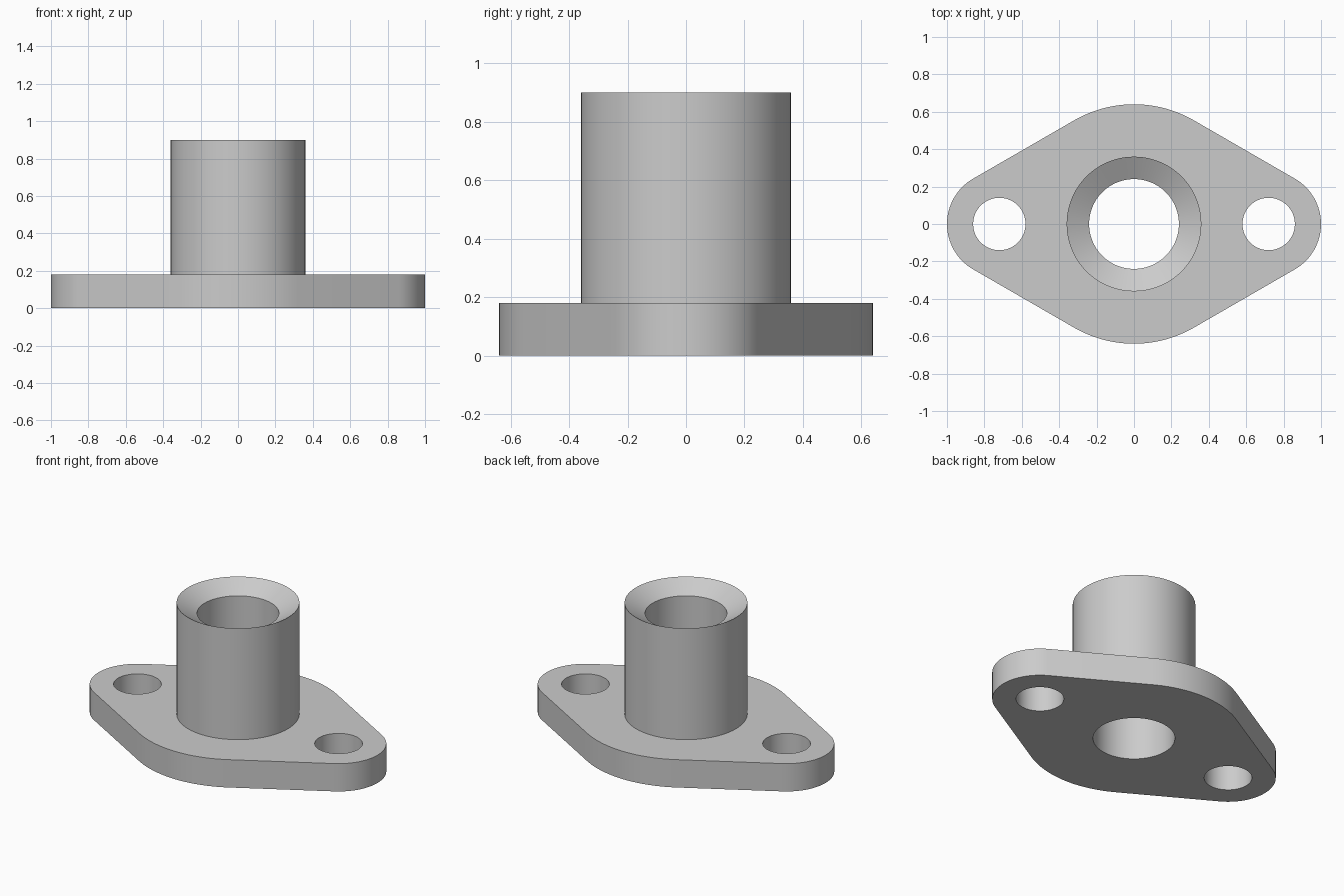
import bpy
import bmesh
from math import cos, sin, radians

cube = bpy.data.objects.get("Cube")
if cube:
    bpy.data.objects.remove(cube, do_unlink=True)

PLATE_TOP, COLLAR_TOP = 0.18, 0.9
BOLT_X, BOLT_R = 0.72, 0.14
COLLAR_R, BORE_R = 0.36, 0.24
CHAMFER_Z = 0.831

metal = bpy.data.materials.new("light_grey_metal")
metal.use_nodes = True
grey = (0.6, 0.6, 0.6, 1)
metal.diffuse_color = grey
metal.node_tree.nodes["Principled BSDF"].inputs["Base Color"].default_value = grey


def arc(cx, r, start, end, steps):
    angles = [radians(start + (end - start) * i / steps) for i in range(steps + 1)]
    return [(cx + r * cos(a), r * sin(a)) for a in angles]


def circle(cx, r, steps=96):
    return arc(cx, r, 0, 360, steps)[:-1]


bm = bmesh.new()


def loop(points, z):
    return [bm.verts.new((x, y, z)) for x, y in points]


def wall(a, b):
    n = len(a)
    for i in range(n):
        j = (i + 1) % n
        bm.faces.new((a[i], a[j], b[j], b[i]))


def cap(loops):
    edges = [bm.edges.get((l[i - 1], l[i])) for l in loops for i in range(len(l))]
    bmesh.ops.triangle_fill(bm, use_beauty=True, edges=edges)


# Rounded diamond outline: small end arcs joined by tangents to the wide middle
outline = (arc(BOLT_X, 0.28, -60, 60, 32) + arc(0, 0.64, 60, 120, 24)
           + arc(-BOLT_X, 0.28, 120, 240, 32) + arc(0, 0.64, 240, 300, 24))

# Plate edge and bolt holes
bottom_loops, top_loops = [], []
for points in (outline, circle(BOLT_X, BOLT_R), circle(-BOLT_X, BOLT_R)):
    low, high = loop(points, 0), loop(points, PLATE_TOP)
    wall(low, high)
    bottom_loops.append(low)
    top_loops.append(high)

# Collar wall, chamfered lip and through bore
profile = [(COLLAR_R, PLATE_TOP), (COLLAR_R, COLLAR_TOP),
           (BORE_R, CHAMFER_Z), (BORE_R, 0)]
rings = [loop(circle(0, r), z) for r, z in profile]
for a, b in zip(rings, rings[1:]):
    wall(a, b)

# Flat underside and upper face of the plate
cap(bottom_loops + [rings[-1]])
cap(top_loops + [rings[0]])
bmesh.ops.recalc_face_normals(bm, faces=bm.faces[:])

mesh = bpy.data.meshes.new("flange_with_collar")
bm.to_mesh(mesh)
bm.free()
mesh.materials.append(metal)
flange = bpy.data.objects.new("flange_with_collar", mesh)
bpy.context.collection.objects.link(flange)

bpy.ops.object.select_all(action="DESELECT")
flange.select_set(True)
bpy.context.view_layer.objects.active = flange
bpy.ops.object.shade_smooth_by_angle(angle=radians(30))
